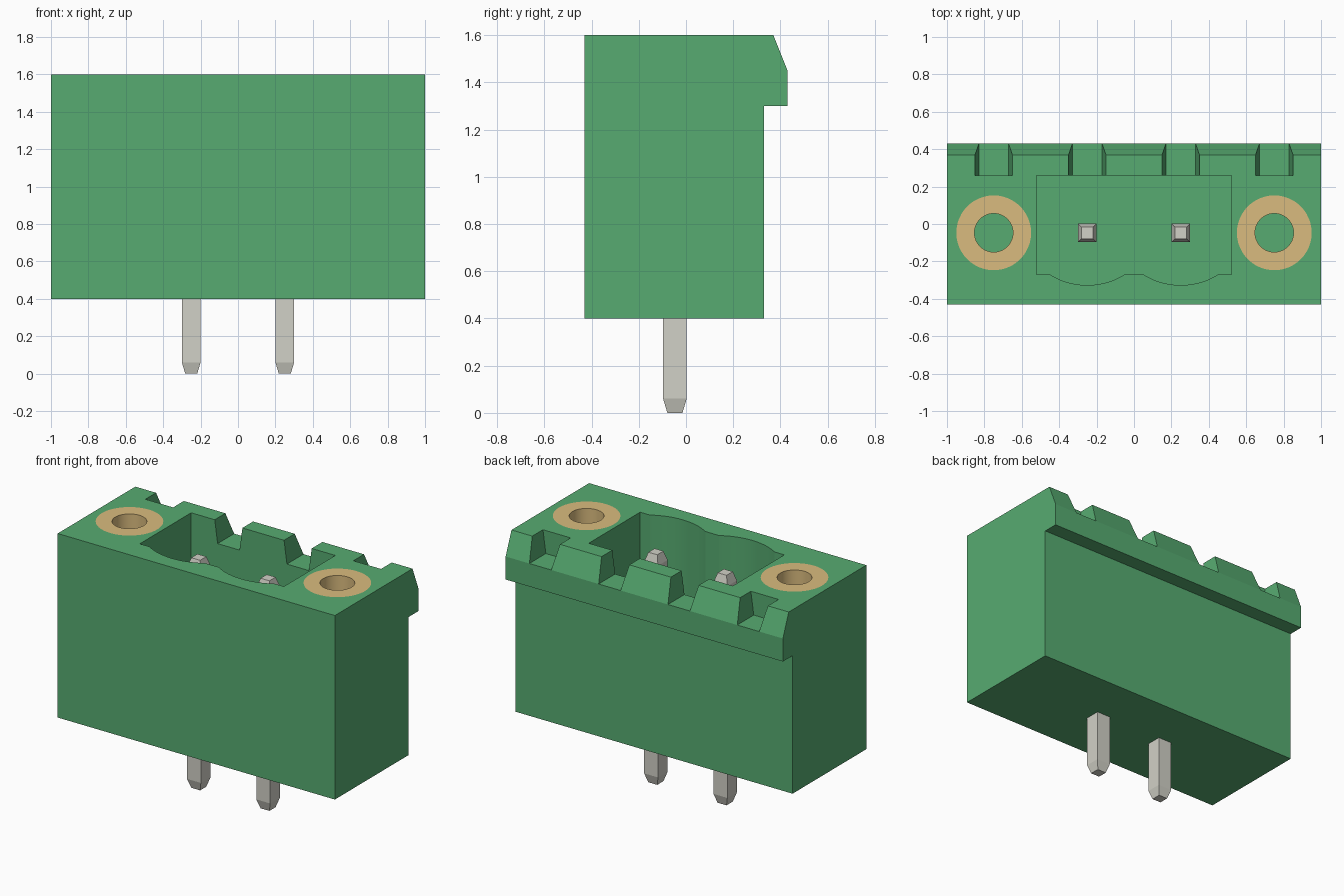
import bpy, bmesh, math
from mathutils import Vector

if "Cube" in bpy.data.objects:
    bpy.data.objects.remove(bpy.data.objects["Cube"], do_unlink=True)


def material(name, rgb):
    m = bpy.data.materials.new(name)
    m.use_nodes = True
    m.diffuse_color = (*rgb, 1)
    m.node_tree.nodes["Principled BSDF"].inputs["Base Color"].default_value = (*rgb, 1)
    return m


GREEN = material("green plastic", (0.095, 0.41, 0.165))
BRASS = material("brass", (0.70, 0.50, 0.21))
METAL = material("pin metal", (0.64, 0.635, 0.57))


def finish(name, bm, mat):
    bmesh.ops.recalc_face_normals(bm, faces=bm.faces)
    me = bpy.data.meshes.new(name)
    bm.to_mesh(me)
    bm.free()
    me.materials.append(mat)
    ob = bpy.data.objects.new(name, me)
    bpy.context.collection.objects.link(ob)
    return ob


def prism(name, points, sweep, mat):
    """Extrude a closed outline of 3D points along a vector."""
    bm = bmesh.new()
    face = bm.faces.new([bm.verts.new(p) for p in points])
    new = bmesh.ops.extrude_face_region(bm, geom=[face])["geom"]
    bmesh.ops.translate(bm, vec=Vector(sweep),
                        verts=[v for v in new if isinstance(v, bmesh.types.BMVert)])
    return finish(name, bm, mat)


def lathe(name, profile, centre, mat, steps=48):
    """Spin a closed (radius, z) outline into a ring."""
    bm = bmesh.new()
    loop = [bm.verts.new((r, 0, z)) for r, z in profile]
    edges = [bm.edges.new((loop[i - 1], loop[i])) for i in range(len(loop))]
    bmesh.ops.spin(bm, geom=loop + edges, cent=(0, 0, 0), axis=(0, 0, 1),
                   angle=math.tau, steps=steps)
    bmesh.ops.remove_doubles(bm, verts=bm.verts, dist=1e-5)
    bmesh.ops.translate(bm, vec=Vector(centre), verts=bm.verts)
    return finish(name, bm, mat)


def select_only(ob):
    bpy.ops.object.select_all(action="DESELECT")
    ob.select_set(True)
    bpy.context.view_layer.objects.active = ob


def cut(ob, cutter):
    mod = ob.modifiers.new("cut", "BOOLEAN")
    mod.operation, mod.solver, mod.object = "DIFFERENCE", "EXACT", cutter
    select_only(ob)
    bpy.ops.object.modifier_apply(modifier=mod.name)
    bpy.data.objects.remove(cutter, do_unlink=True)


TOP, FLOOR, MID_Y = 1.6, 0.74, -0.047
INSERT_X, INSERT_R, HOLE_R, INSERT_Z = 0.75, 0.2, 0.103, 0.8

# Housing with a chamfered rear lip
side = [(-0.43, 0.4), (0.33, 0.4), (0.33, 1.3), (0.43, 1.3),
        (0.43, 1.45), (0.37, TOP), (-0.43, TOP)]
housing = prism("housing", [(-1, y, z) for y, z in side], (2, 0, 0), GREEN)

# Plug cavity with two scalloped bays on its front wall
outline = [(0.52, 0.26), (-0.52, 0.26), (-0.52, -0.27)]
sag, half = 0.057, 0.2
radius = (half ** 2 + sag ** 2) / (2 * sag)
spread = math.asin(half / radius)
for cx in (-0.25, 0.25):
    for i in range(17):
        a = spread * (i / 8 - 1)
        outline.append((cx + radius * math.sin(a),
                        -0.27 - sag + radius * (1 - math.cos(a))))
outline.append((0.52, -0.27))
cut(housing, prism("cavity cutter", [(x, y, FLOOR) for x, y in outline], (0, 0, 1), GREEN))

# Tapered latch notches through the rear lip
for x in (-0.75, -0.25, 0.25, 0.75):
    y = 0.26 if abs(x) > 0.5 else 0.2
    shape = [(-0.079, 1.45), (0.079, 1.45), (0.114, 1.7), (-0.114, 1.7)]
    cut(housing, prism("notch cutter", [(x + dx, y, z) for dx, z in shape],
                       (0, 0.4, 0), GREEN))

# Threaded inserts, flush with the top
for label, x in (("right", -INSERT_X), ("left", INSERT_X)):
    ring = [(INSERT_R * math.cos(math.tau * i / 48) + x,
             INSERT_R * math.sin(math.tau * i / 48) + MID_Y, INSERT_Z) for i in range(48)]
    cut(housing, prism("bore cutter", ring, (0, 0, 1), GREEN))
    insert = lathe(label + "_insert",
                   [(HOLE_R, INSERT_Z), (INSERT_R, INSERT_Z), (INSERT_R, TOP), (HOLE_R, TOP)],
                   (x, MID_Y, 0), BRASS)
    select_only(insert)
    bpy.ops.object.shade_smooth_by_angle(angle=math.radians(30))

select_only(housing)
bpy.ops.object.shade_smooth_by_angle(angle=math.radians(15))

# Square pins, tapered at both ends
for label, x in (("right", -0.25), ("left", 0.25)):
    bm = bmesh.new()
    rings = []
    for z, h in ((0, 0.032), (0.06, 0.05), (1.44, 0.05), (1.5, 0.032)):
        rings.append([bm.verts.new((x + sx * h, MID_Y + sy * h, z))
                      for sx, sy in ((-1, -1), (1, -1), (1, 1), (-1, 1))])
    for low, high in zip(rings, rings[1:]):
        for i in range(4):
            bm.faces.new((low[i - 1], low[i], high[i], high[i - 1]))
    bm.faces.new(rings[0])
    bm.faces.new(rings[-1])
    finish(label + "_pin", bm, METAL)
